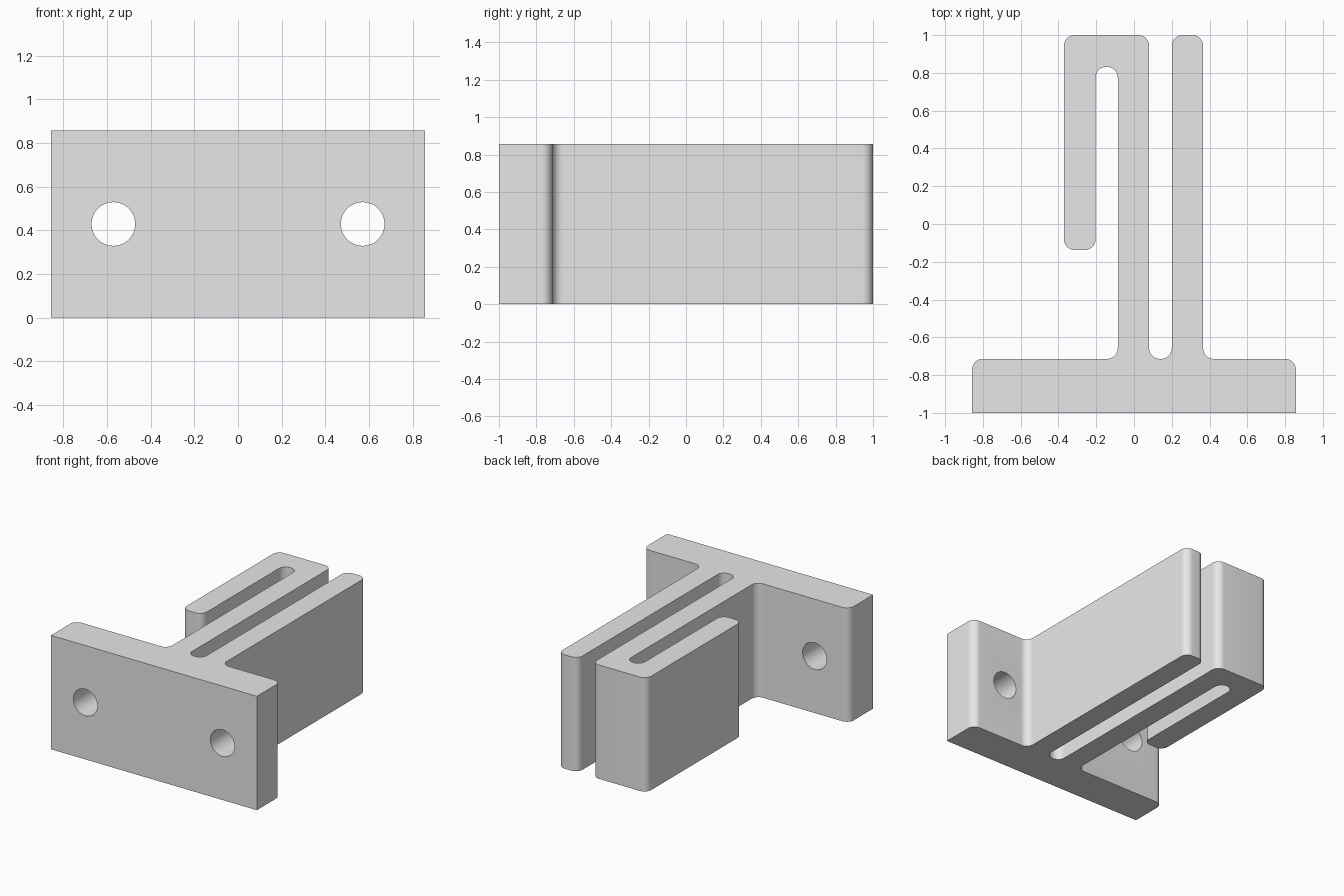
import bpy, bmesh, math
from mathutils import Vector

if "Cube" in bpy.data.objects:
    bpy.data.objects.remove(bpy.data.objects["Cube"], do_unlink=True)

HEIGHT = 0.857
FILLET = 0.057
STEPS = 10

grey = bpy.data.materials.new("light grey")
grey.use_nodes = True
grey.diffuse_color = (0.8, 0.8, 0.8, 1)
grey.node_tree.nodes["Principled BSDF"].inputs["Base Color"].default_value = (0.8, 0.8, 0.8, 1)


def rounded(corners):
    """Replace each (x, y, radius) right-angled corner with an arc."""
    pts = []
    for i, (x, y, r) in enumerate(corners):
        p = Vector((x, y))
        if r == 0:
            pts.append(p)
            continue
        before = (Vector(corners[i - 1][:2]) - p).normalized()
        after = (Vector(corners[(i + 1) % len(corners)][:2]) - p).normalized()
        centre = p + (before + after) * r
        for k in range(STEPS + 1):
            a = math.pi / 2 * k / STEPS
            pts.append(centre - after * r * math.cos(a) - before * r * math.sin(a))
    return pts


# Bracket outline, counter-clockwise from the front edge of the plate
R = FILLET
outline = [
    (-0.857, -1, 0), (0.857, -1, 0), (0.857, -0.714, R),      # mounting plate
    (0.366, -0.714, R), (0.366, 1, R), (0.2, 1, R),           # straight arm
    (0.2, -0.714, R), (0.08, -0.714, R),                      # gap between arms
    (0.08, 1, R), (-0.371, 1, R),                             # hooked arm
    (-0.371, -0.137, R), (-0.203, -0.137, R),                 # hook tip
    (-0.203, 0.832, R), (-0.086, 0.832, R),                   # hook slot
    (-0.086, -0.714, R), (-0.857, -0.714, R),
]

bm = bmesh.new()
base = bm.faces.new([bm.verts.new((p.x, p.y, 0)) for p in rounded(outline)])
top = bmesh.ops.extrude_face_region(bm, geom=[base], use_keep_orig=True)
bmesh.ops.translate(bm, vec=(0, 0, HEIGHT),
                    verts=[v for v in top["geom"] if isinstance(v, bmesh.types.BMVert)])
bmesh.ops.recalc_face_normals(bm, faces=bm.faces)
mesh = bpy.data.meshes.new("bracket")
bm.to_mesh(mesh)
bm.free()
mesh.materials.append(grey)
bracket = bpy.data.objects.new("bracket", mesh)
bpy.context.collection.objects.link(bracket)

# Screw holes through the mounting plate
cutters = []
for side, x in (("left", 0.571), ("right", -0.571)):
    bpy.ops.mesh.primitive_cylinder_add(vertices=48, radius=0.1, depth=0.6,
                                        location=(x, -0.857, HEIGHT / 2),
                                        rotation=(math.pi / 2, 0, 0))
    cutter = bpy.context.object
    cutter.name = side + "_hole_cutter"
    cutter.hide_render = True
    cutter.data.materials.append(grey)
    cutters.append(cutter)
    cut = bracket.modifiers.new(side + "_hole", "BOOLEAN")
    cut.operation = "DIFFERENCE"
    cut.solver = "EXACT"
    cut.object = cutter

# Bake the holes, drop the cutters, then smooth the rounded edges
bpy.ops.object.select_all(action="DESELECT")
bracket.select_set(True)
bpy.context.view_layer.objects.active = bracket
for name in [m.name for m in bracket.modifiers]:
    bpy.ops.object.modifier_apply(modifier=name)
for cutter in cutters:
    bpy.data.objects.remove(cutter, do_unlink=True)
bpy.ops.object.shade_smooth_by_angle(angle=math.radians(30))
